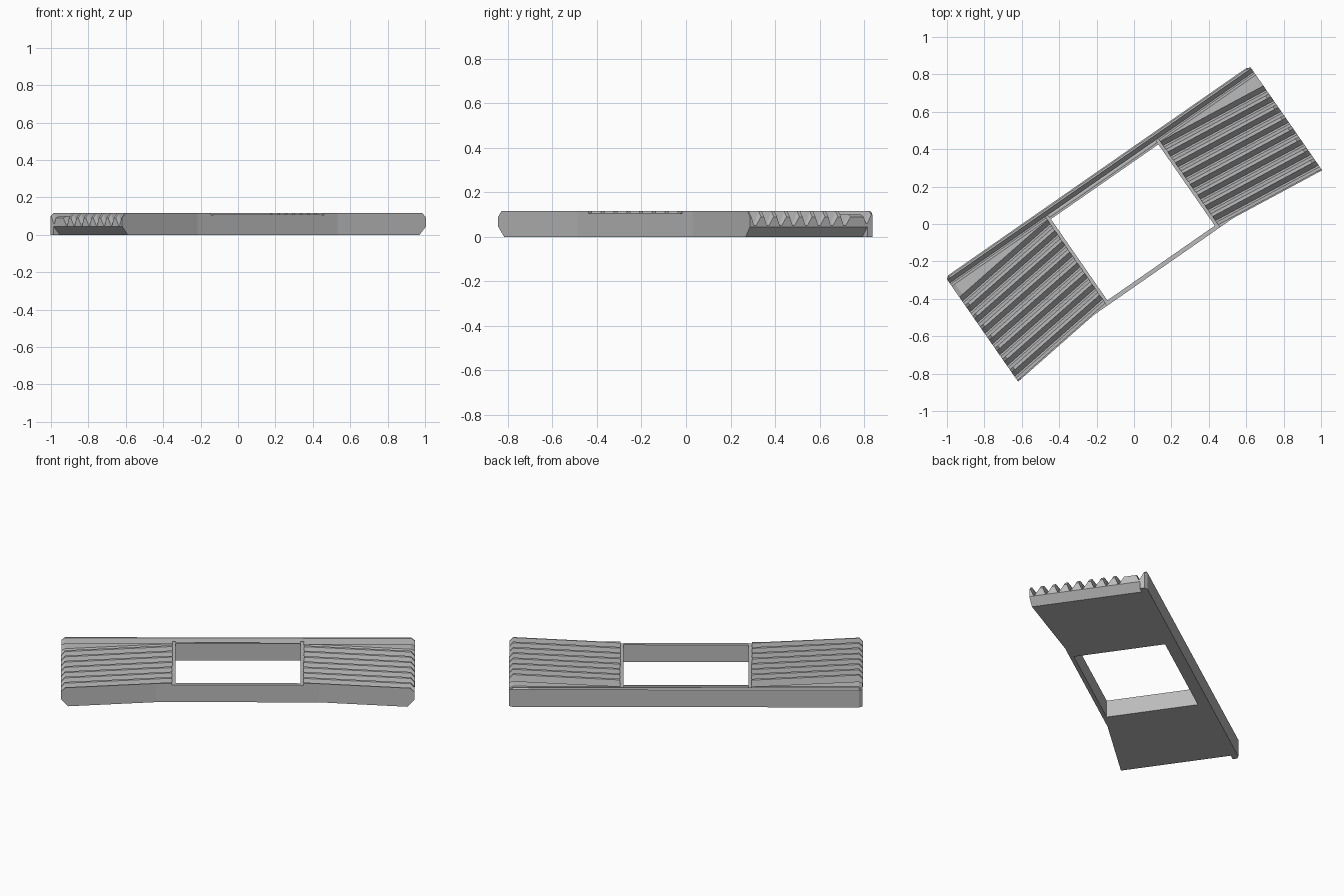
import bpy, bmesh, math
from mathutils import Matrix

cube = bpy.data.objects.get("Cube")
if cube:
    bpy.data.objects.remove(cube, do_unlink=True)

mat = bpy.data.materials.new("plain grey")
mat.use_nodes = True
GREY = (0.5, 0.5, 0.5, 1)
mat.diffuse_color = GREY
mat.node_tree.nodes["Principled BSDF"].inputs["Base Color"].default_value = GREY

TURN = Matrix.Rotation(math.radians(34.8), 4, "Z")
WIN, END, TOP = 0.35, 0.99, 0.115      # window half length, half length, height
SLOPE, PITCH, SLOTS = 0.115, 0.07, 8   # rib slant, rib spacing, groove count


def loft(name, sections):
    """Skin matching cross-sections and cap both ends, then turn the part."""
    bm = bmesh.new()
    rings = [[bm.verts.new(p) for p in s] for s in sections]
    n = len(rings[0])
    for a, b in zip(rings, rings[1:]):
        for i in range(n):
            j = (i + 1) % n
            bm.faces.new((a[i], a[j], b[j], b[i]))
    bm.faces.new(rings[0])
    bm.faces.new(rings[-1])
    bmesh.ops.recalc_face_normals(bm, faces=bm.faces)
    bm.transform(TURN)
    mesh = bpy.data.meshes.new(name)
    bm.to_mesh(mesh)
    bm.free()
    mesh.materials.append(mat)
    bpy.context.collection.objects.link(bpy.data.objects.new(name, mesh))


def extrude(name, profile, u0, u1):
    loft(name, [[(u, v, z) for v, z in profile] for u in (u0, u1)])


def box(v0, v1, z):
    return [(v0, 0), (v0, z), (v1, z), (v1, 0)]


def panel_section(side, u, low, high):
    """Cross-section of the ribbed grip at distance u from the middle."""
    shift = -SLOPE * (u - 0.37)
    pts = [(0.303, low), (0.303, 0.06), (0.295, 0.06), (0.283, 0.1)]
    for i in range(SLOTS):
        c = 0.251 - PITCH * i + shift
        crest = 0.1 if i == 0 else TOP
        pts += [(min(c + 0.032, 0.28), crest), (c + 0.005, 0.05),
                (c - 0.005, 0.05), (c - 0.021, TOP)]
    front = -0.277 - 0.115 * max(0, u - 0.455)
    pts += [(front, TOP), (front, low)]
    return [(side * u, v, min(z, high)) for v, z in pts]


# Ribbed grips with chamfered outer ends
for side, label in ((1, "left"), (-1, "right")):
    stations = [(0.368, 0, TOP), (0.455, 0, TOP), (0.95, 0, TOP),
                (0.968, 0.02, TOP), (END, 0.045, 0.09)]
    loft(label + "_ribbed_grip", [panel_section(side, *s) for s in stations])
    # Flat lip beside the window
    extrude(label + "_window_lip", box(-0.277, 0.303, 0.105), side * WIN, side * 0.368)

# Window edges at front and back
extrude("front_window_bar", box(-0.277, -0.254, 0.107), -WIN, WIN)
extrude("back_window_bar", [(0.275, 0), (0.275, 0.105), (0.286, 0.105),
                            (0.295, 0.07), (0.303, 0.06), (0.303, 0)], -WIN, WIN)

# Raised back rail with a sloped inner side and clipped ends
rail = [(0.303, 0), (0.303, 0.06), (0.325, TOP), (0.335, TOP), (0.342, 0.107), (0.342, 0)]
tip = [(v if v < 0.33 else 0.33, min(z, 0.1)) for v, z in rail]
tip = [(min(v, 0.326 + 0.001 * i), z) for i, (v, z) in enumerate(tip)]
ends = [(-END, tip), (-0.97, rail), (0.97, rail), (END, tip)]
loft("back_rail", [[(u, v, z) for v, z in prof] for u, prof in ends])
